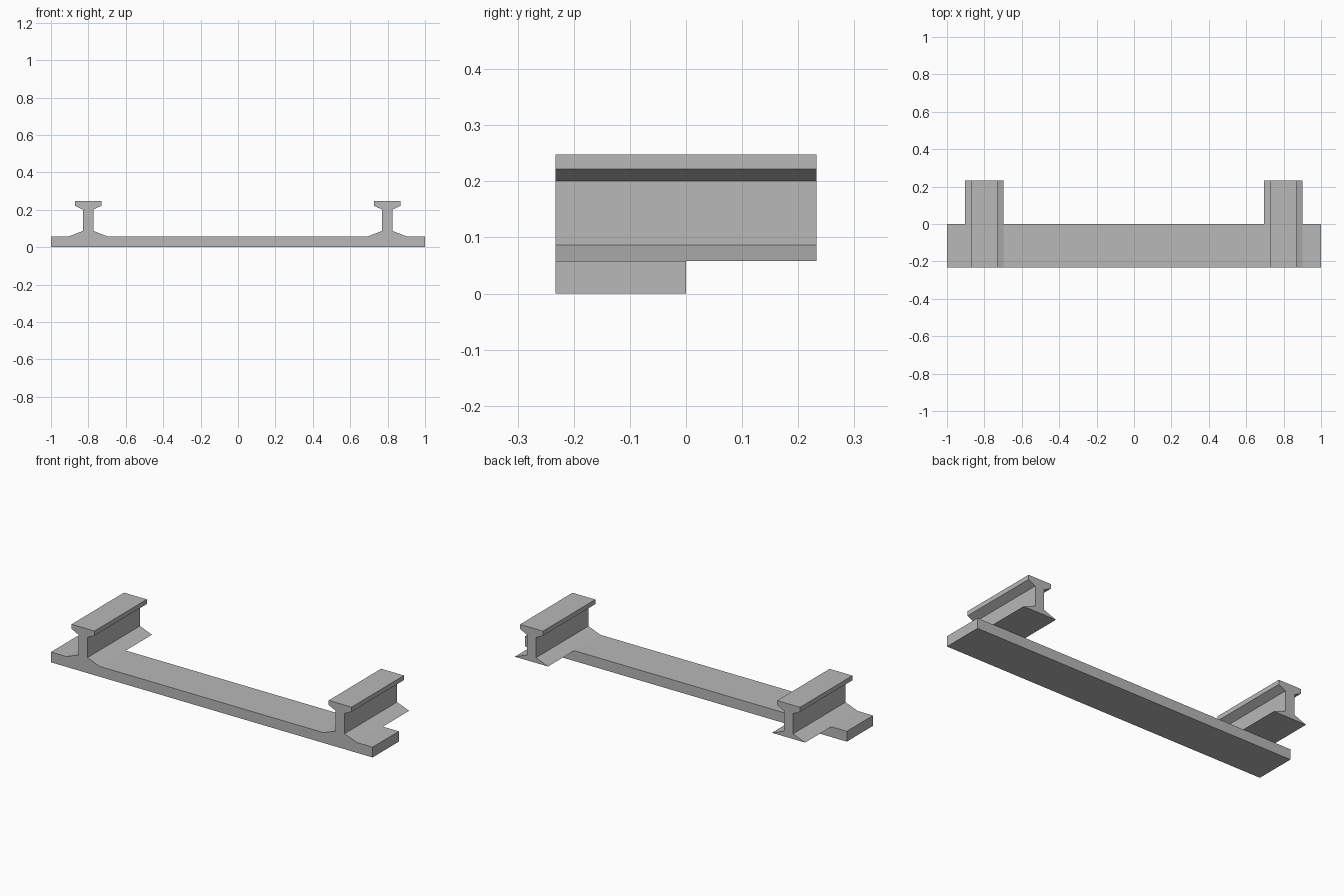
import bpy
import bmesh

cube = bpy.data.objects.get("Cube")
if cube:
    bpy.data.objects.remove(cube, do_unlink=True)

steel = bpy.data.materials.new("grey steel")
steel.use_nodes = True
colour = (0.48, 0.48, 0.48, 1)
steel.diffuse_color = colour
steel.node_tree.nodes["Principled BSDF"].inputs["Base Color"].default_value = colour

BACK, FRONT = 0.233, -0.233
TIE_TOP = 0.058


def extrude_profile(name, points, y0, y1, x=0):
    """Extrude a closed x-z outline along y."""
    bm = bmesh.new()
    face = bm.faces.new([bm.verts.new((px, y0, pz)) for px, pz in points])
    new = bmesh.ops.extrude_face_region(bm, geom=[face])["geom"]
    moved = [v for v in new if isinstance(v, bmesh.types.BMVert)]
    bmesh.ops.translate(bm, verts=moved, vec=(0, y1 - y0, 0))
    bmesh.ops.recalc_face_normals(bm, faces=bm.faces)
    mesh = bpy.data.meshes.new(name)
    bm.to_mesh(mesh)
    bm.free()
    mesh.materials.append(steel)
    obj = bpy.data.objects.new(name, mesh)
    obj.location.x = x
    bpy.context.collection.objects.link(obj)
    return obj


# Cross tie under the front half of the rails
extrude_profile("cross_tie", [(-1, 0), (1, 0), (1, TIE_TOP), (-1, TIE_TOP)], FRONT, 0)

# Rails: tapered foot, thin web, flared head
half = [(0.103, TIE_TOP), (0.028, 0.087), (0.028, 0.201),
        (0.071, 0.222), (0.071, 0.248)]
outline = half + [(-x, z) for x, z in reversed(half)]
for name, x in (("left_rail", 0.798), ("right_rail", -0.801)):
    extrude_profile(name, outline, FRONT, BACK, x)
